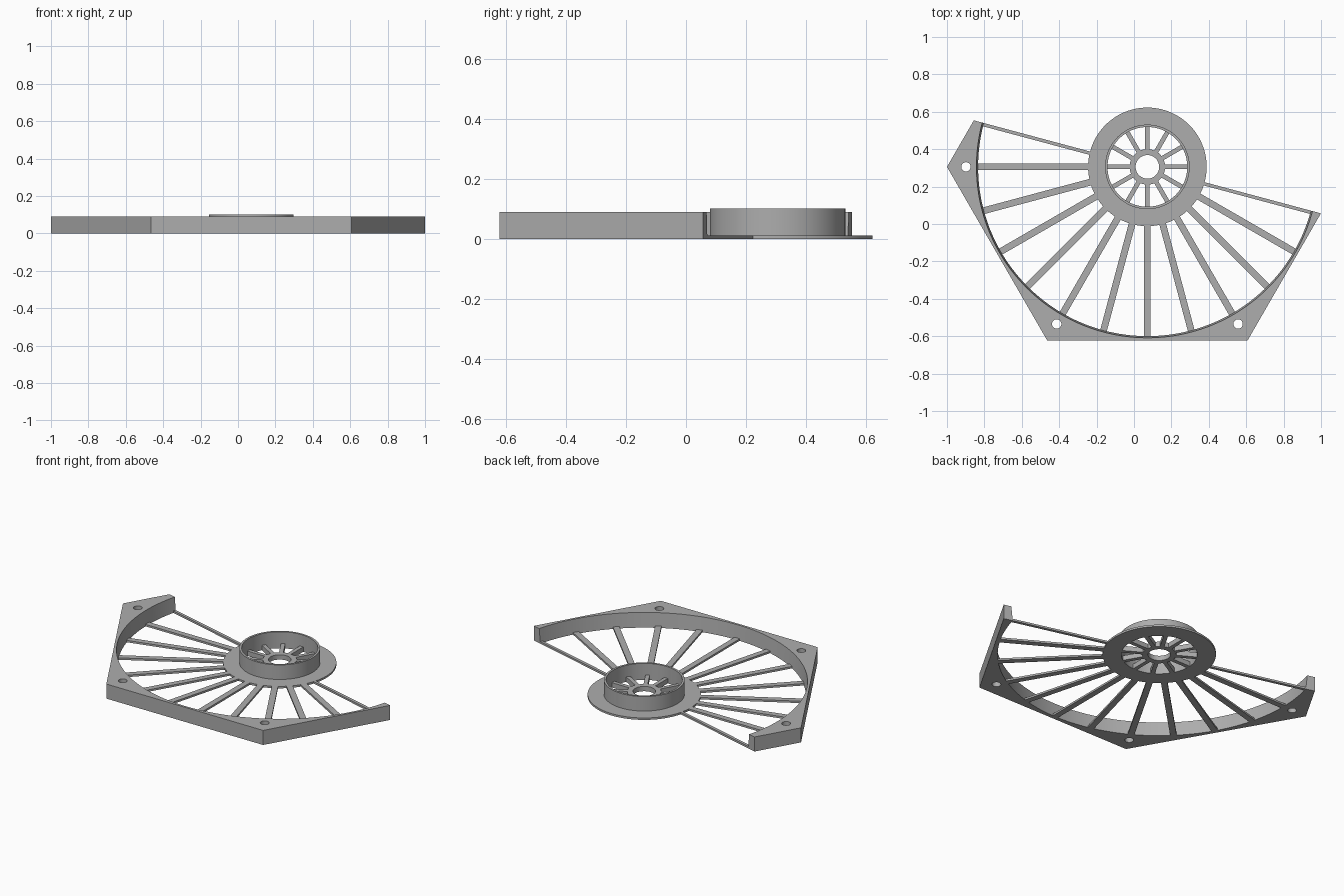
import bpy, bmesh, math
from math import radians, cos, sin, pi
from mathutils import Matrix

if "Cube" in bpy.data.objects:
    bpy.data.objects.remove(bpy.data.objects["Cube"])

CX, CY = 0.0715, 0.3055          # hub axis
HEX_R = 1.0715                   # corner radius of the hexagonal outline
APOTHEM = HEX_R * cos(pi / 6)
START, END = 165, 345            # sweep of the frame in degrees
FRAME_H, PLATE_H = 0.09, 0.012

grey = bpy.data.materials.new("light grey")
grey.diffuse_color = (0.42, 0.42, 0.42, 1)
grey.use_nodes = True
grey.node_tree.nodes["Principled BSDF"].inputs["Base Color"].default_value = grey.diffuse_color


def make(name, bm, smooth=True):
    bmesh.ops.recalc_face_normals(bm, faces=bm.faces)
    me = bpy.data.meshes.new(name)
    bm.to_mesh(me)
    bm.free()
    me.materials.append(grey)
    ob = bpy.data.objects.new(name, me)
    ob.location = (CX, CY, 0)
    bpy.context.collection.objects.link(ob)
    if smooth:
        finish(ob)
    return ob


def finish(ob):
    for p in ob.data.polygons:
        p.use_smooth = True
    ob.data.set_sharp_from_angle(angle=radians(30))


def bridge(bm, a, b):
    n = len(a)
    for i in range(n):
        j = (i + 1) % n
        bm.faces.new((a[i], a[j], b[j], b[i]))


def lathe(name, profile, seg=96):
    """Revolve a closed (radius, z) profile around the hub axis."""
    bm = bmesh.new()
    loops = [[bm.verts.new((r * cos(2 * pi * i / seg), r * sin(2 * pi * i / seg), z))
              for r, z in profile] for i in range(seg)]
    for i in range(seg):
        bridge(bm, loops[i], loops[(i + 1) % seg])
    return make(name, bm)


def bar(name, angle, r0, r1, y0, y1, h):
    """Radial bar from r0 to r1, spanning y0..y1 across its direction."""
    bm = bmesh.new()
    low, top = [[bm.verts.new((x, y, z)) for x, y in
                 ((r0, y0), (r1, y0), (r1, y1), (r0, y1))] for z in (0, h)]
    bridge(bm, low, top)
    bm.faces.new(low)
    bm.faces.new(top)
    bm.transform(Matrix.Rotation(radians(angle), 4, 'Z'))
    return make(name, bm, False)


# Outer frame: hexagonal outside, slightly flared round inside
bm = bmesh.new()
sections = []
steps = 120
for i in range(steps + 1):
    deg = START + (END - START) * i / steps
    a = radians(deg)
    outer = APOTHEM / cos(radians((deg % 60) - 30))
    sections.append([bm.verts.new((r * cos(a), r * sin(a), z)) for r, z in
                     ((0.905, 0), (outer, 0), (outer, FRAME_H), (0.914, FRAME_H))])
for s, t in zip(sections, sections[1:]):
    bridge(bm, s, t)
bm.faces.new(sections[0])
bm.faces.new(sections[-1])
frame = make("outer_frame", bm, False)

# Screw holes in the three frame corners
bm = bmesh.new()
for deg in (180, 240, 300):
    a = radians(deg)
    bmesh.ops.create_cone(bm, cap_ends=True, segments=32, radius1=0.025, radius2=0.025,
                          depth=0.3, matrix=Matrix.Translation((0.97 * cos(a), 0.97 * sin(a), 0.045)))
cutter = make("hole_cutter", bm, False)
cutter.hide_render = True
mod = frame.modifiers.new("holes", 'BOOLEAN')
mod.operation = 'DIFFERENCE'
mod.solver = 'EXACT'
mod.object = cutter
bpy.context.view_layer.objects.active = frame
bpy.ops.object.modifier_apply(modifier="holes")
bpy.data.objects.remove(cutter)
finish(frame)

# Flange with its upright collar, and the small hub
lathe("flange_and_collar", [(0.213, 0), (0.317, 0), (0.317, PLATE_H),
                            (0.226, PLATE_H), (0.226, 0.102), (0.213, 0.102)])
lathe("hub", [(0.063, 0), (0.095, 0), (0.095, 0.03), (0.063, 0.03)], 64)

# Long spokes; the two end ones are half width
W = 0.018
for deg in range(START, END + 1, 15):
    bar("long_spoke", deg, 0.314, 0.908,
        0 if deg == START else -W, 0 if deg == END else W, PLATE_H)

# Short spokes between hub and collar
for deg in range(0, 360, 30):
    bar("short_spoke", deg, 0.092, 0.216, -0.012, 0.012, 0.03)
